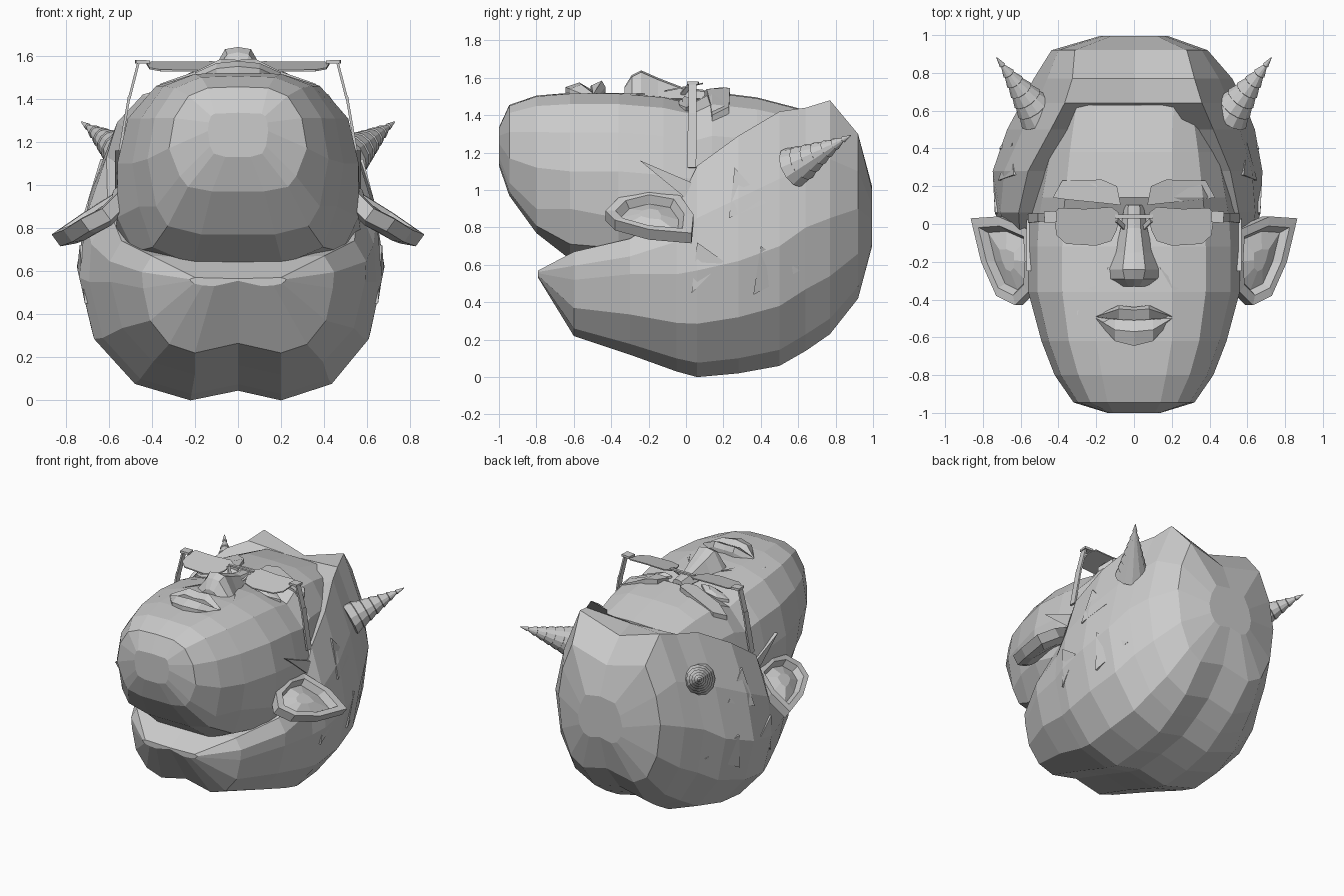
import bpy, bmesh, math
from mathutils import Vector
from mathutils.bvhtree import BVHTree

if "Cube" in bpy.data.objects:
    bpy.data.objects.remove(bpy.data.objects["Cube"])

mat = bpy.data.materials.new("clay_grey")
mat.diffuse_color = (0.6, 0.6, 0.6, 1)
mat.use_nodes = True
mat.node_tree.nodes["Principled BSDF"].inputs["Base Color"].default_value = mat.diffuse_color


def make(name, bm):
    bmesh.ops.recalc_face_normals(bm, faces=bm.faces)
    me = bpy.data.meshes.new(name)
    bm.to_mesh(me)
    ob = bpy.data.objects.new(name, me)
    bpy.context.collection.objects.link(ob)
    me.materials.append(mat)


def loft(name, rings):
    """Skin closed rings of equal length, capping both ends."""
    bm = bmesh.new()
    vs = [[bm.verts.new(p) for p in r] for r in rings]
    n = len(rings[0])
    for a, b in zip(vs, vs[1:]):
        for i in range(n):
            j = (i + 1) % n
            bm.faces.new((a[i], a[j], b[j], b[i]))
    bm.faces.new(vs[0])
    bm.faces.new(vs[-1])
    make(name, bm)
    return bm


def full_ring(y, half, left=1.0):
    """Half section running from centre to centre, completed on the other side."""
    return ([(x, y, z) for x, z in half] +
            [(-x * left, y, z) for x, z in half[-2:0:-1]])


def arc(x0, z0, x1, z1):
    """Quarter ellipse from (x0, z0) out to (x1, z1) in three steps."""
    return [(x0 + (x1 - x0) * math.sin(t), z1 + (z0 - z1) * math.cos(t))
            for t in (0, math.pi / 6, math.pi / 3, math.pi / 2)]


def bar(name, a, b, w, h):
    a, b = Vector(a), Vector(b)
    d = (b - a).normalized()
    u = d.cross(Vector((0, 1, 0))).normalized()
    v = d.cross(u)
    loft(name, [[p + u * i * w + v * j * h for i, j in ((1, 1), (-1, 1), (-1, -1), (1, -1))]
                for p in (a, b)])


# Hair mass, nape to crown: underside arc, bulging flank, top edge
def hair_section(y, left, width, low, mid, edge_x, edge_z, centre):
    x0 = min(.2, width * .5)
    bulge = min(.03, width * .06)
    half = [(0, low + .045 * x0 / .2)] + arc(x0, low, width, mid)
    half += [((width + edge_x) / 2 + bulge, (mid + edge_z) / 2), (edge_x, edge_z), (0, centre)]
    return full_ring(y, half, left)


hair = loft("hair", [hair_section(*p) for p in (
    (-.79, 1, .22, .53, .555, .2, .57, .565),
    (-.6, 1, .44, .22, .52, .4, .67, .66),
    (-.3, 1, .59, .12, .55, .54, .74, .72),
    (-.05, 1.08, .64, .03, .55, .56, .9, .8),
    (.06, 1.1, .67, 0, .57, .555, 1.13, .8),
    (.28, 1.1, .68, .02, .62, .51, 1.29, .9),
    (.5, 1.05, .64, .06, .7, .42, 1.42, 1.1),
    (.64, 1.02, .585, .14, .8, .36, 1.44, 1.42),
    (.77, 1.02, .52, .23, .85, .32, 1.48, 1.38),
    (.92, 1.12, .39, .42, .9, .28, 1.3, 1.22),
    (.995, 1, .18, .7, .84, .12, 1.0, 1.02))])


# Face mass, chin to hairline: flat front, rounded cheek, jaw edge, underside
def face_section(y, top, flat, width, mid, jaw_x, jaw_z, low):
    half = [(0, top + .005)] + arc(flat, top, width, mid)
    half += [(jaw_x, jaw_z), (jaw_x * .86, jaw_z * .3 + low * .7), (jaw_x * .45, low), (0, low)]
    return full_ring(y, half)


loft("face", [face_section(*p) for p in (
    (-1.0, 1.33, .11, .14, 1.25, .13, 1.18, 1.13),
    (-.945, 1.45, .14, .32, 1.17, .27, 1.04, .97),
    (-.8, 1.5, .17, .42, 1.12, .38, .9, .77),
    (-.62, 1.515, .2, .49, 1.1, .46, .9, .63),
    (-.36, 1.515, .2, .56, 1.1, .56, .85, .62),
    (-.12, 1.495, .2, .56, 1.08, .57, .78, .6),
    (.03, 1.46, .2, .55, 1.06, .56, .78, .6),
    (.14, 1.52, .2, .53, 1.06, .54, .78, .6),
    (.38, 1.49, .2, .48, 1.05, .5, .78, .6),
    (.63, 1.425, .21, .4, 1.05, .4, .8, .7))])

# Nose: bridge, flared base and tip as (y, ridge z, ridge half width, base half width)
loft("nose", [full_ring(y, [(0, z), (r, z - .01), (b, 1.49), (0, 1.44)]) for y, z, r, b in (
    (.1, 1.535, .03, .05), (-.02, 1.55, .035, .07), (-.15, 1.6, .05, .1),
    (-.24, 1.64, .06, .14), (-.29, 1.615, .05, .14), (-.33, 1.55, .03, .09))])


# Lips: mirrored sections across the mouth as (x, upper y, lower y, crest y, crest z)
def lip(name, half):
    sections = [(-x, *r) for x, *r in half[:0:-1]] + half
    loft(name, [[(x, a, 1.48), (x, a, z - .035), (x, c, z), (x, b, z - .025), (x, b, 1.48)]
                for x, a, b, c, z in sections])


lip("upper_lip", [(0, -.44, -.51, -.455, 1.58), (.08, -.43, -.505, -.45, 1.585),
                  (.2, -.485, -.495, -.49, 1.525)])
lip("lower_lip", [(0, -.51, -.645, -.57, 1.575), (.1, -.505, -.62, -.56, 1.565),
                  (.2, -.495, -.51, -.5, 1.52)])


# Horn: stack of overlapping tapered collars ending in a point
def horn(s):
    base, tip = Vector((s * .5, .575, 1.12)), Vector((s * .73, .885, 1.295))
    rot = (tip - base).to_track_quat('Z', 'Y')
    length, n, rings = (tip - base).length, 7, []

    def ring(t, r):
        return [base + rot @ Vector((r * math.cos(k * math.tau / 12),
                                     r * math.sin(k * math.tau / 12), t * length))
                for k in range(12)]
    for i in range(n):
        a, b = i / n, (i + 1) / n
        rings += [ring(a, .115 * (1 - a)), ring(b - .01, max(.002, .115 * (1 - b) - .006))]
    loft("horn", rings)


# Ear: tilted leaf outline with a rim and a sunken hollow
def ear(s):
    pts = [Vector(p) for p in ((.56, -.03, .97), (.72, .04, .87), (.865, .03, .77), (.81, -.2, .79),
                               (.73, -.38, .84), (.63, -.43, .89), (.56, -.36, .96), (.55, -.2, 1.0))]
    mid = sum(pts, Vector()) / 8
    back, sink = Vector((-.04, 0, -.055)), Vector((-.03, 0, -.035))
    rings = [[mid + (p - mid) * .7 + back * 1.4 for p in pts], [p + back for p in pts], pts,
             [mid + (p - mid) * .78 for p in pts], [mid + (p - mid) * .66 + sink for p in pts],
             [mid + (p - mid) * .25 + sink * .4 for p in pts]]
    loft("ear", [[(s * p.x, p.y, p.z) for p in r] for r in rings])


# Hair strand: thin wedge laid on the side of the hair
tree = BVHTree.FromBMesh(hair)
def strand(s, corners, lift=.014):
    outer, inner = [], []
    for i, (y, z) in enumerate(corners):
        hit = tree.ray_cast(Vector((s * 3, y, z)), Vector((-s, 0, 0)))[0]
        x = abs(hit.x) if hit else .56
        outer.append((s * (x + (lift if i else .003)), y, z))
        inner.append((s * (x - .03), y, z))
    loft("hair_strand", [inner, outer])


for s in (1, -1):
    horn(s)
    ear(s)
    strand(s, [(.43, .93), (.23, .85), (.26, 1.12)])
    strand(s, [(.61, .57), (.36, .44), (.4, .7)])
    strand(s, [(.2, .62), (.03, .45), (.06, .72)])
    # Pointed sideburn
    loft("sideburn", [[(s * x, -.25, 1.16), (s * x, .03, 1.04), (s * x, .03, .93)] for x in (.52, .57)])

    # Eyebrow: faceted plate
    brow = [(.07, .1, 1.52), (.09, .2, 1.54), (.17, .235, 1.535), (.38, .23, 1.435),
            (.43, .14, 1.39), (.36, .13, 1.46), (.16, .11, 1.53)]
    loft("eyebrow", [[(s * x, y, z + d) for x, y, z in brow] for d in (-.04, .01)])
    # Eye: almond lid
    eye = [(.12, -.01), (.19, .045), (.28, .045), (.35, 0), (.28, -.035), (.19, -.04)]
    loft("eye", [[(s * (.235 + (x - .235) * k), y * k, z - (x - .235) * .2) for x, y in eye]
                 for k, z in ((1, 1.42), (1, 1.465), (.5, 1.48))])
    # Smile fold beside the mouth
    fold = [(.13, -.22), (.24, -.34), (.305, -.4), (.3, -.49), (.285, -.41), (.2, -.34)]
    loft("smile_fold", [[(s * x, y, z - max(0, x - .2) * .35) for x, y in fold] for z in (1.47, 1.515)])

    # Spectacle lens with a slight tilt
    lens = [(.08, .06), (.12, .09), (.26, .08), (.4, .085), (.425, .05), (.41, -.06),
            (.36, -.105), (.2, -.115), (.12, -.09), (.09, -.03)]
    loft("lens", [[(s * x, y, 1.552 + y * .2 + d) for x, y in lens] for d in (-.004, .004)])
    # Frame hinge, temple arm and nose pad
    bar("hinge", (s * .41, .04, 1.57), (s * .475, .035, 1.572), .008, .03)
    bar("temple_arm", (s * .46, .035, 1.575), (s * .505, .035, 1.4), .006, .022)
    bar("temple_arm_tip", (s * .505, .035, 1.41), (s * .555, .03, 1.12), .006, .024)
    bar("nose_pad", (s * .09, .02, 1.56), (s * .05, -.02, 1.51), .006, .012)
bar("bridge", (-.1, .04, 1.565), (.1, .04, 1.565), .006, .01)
